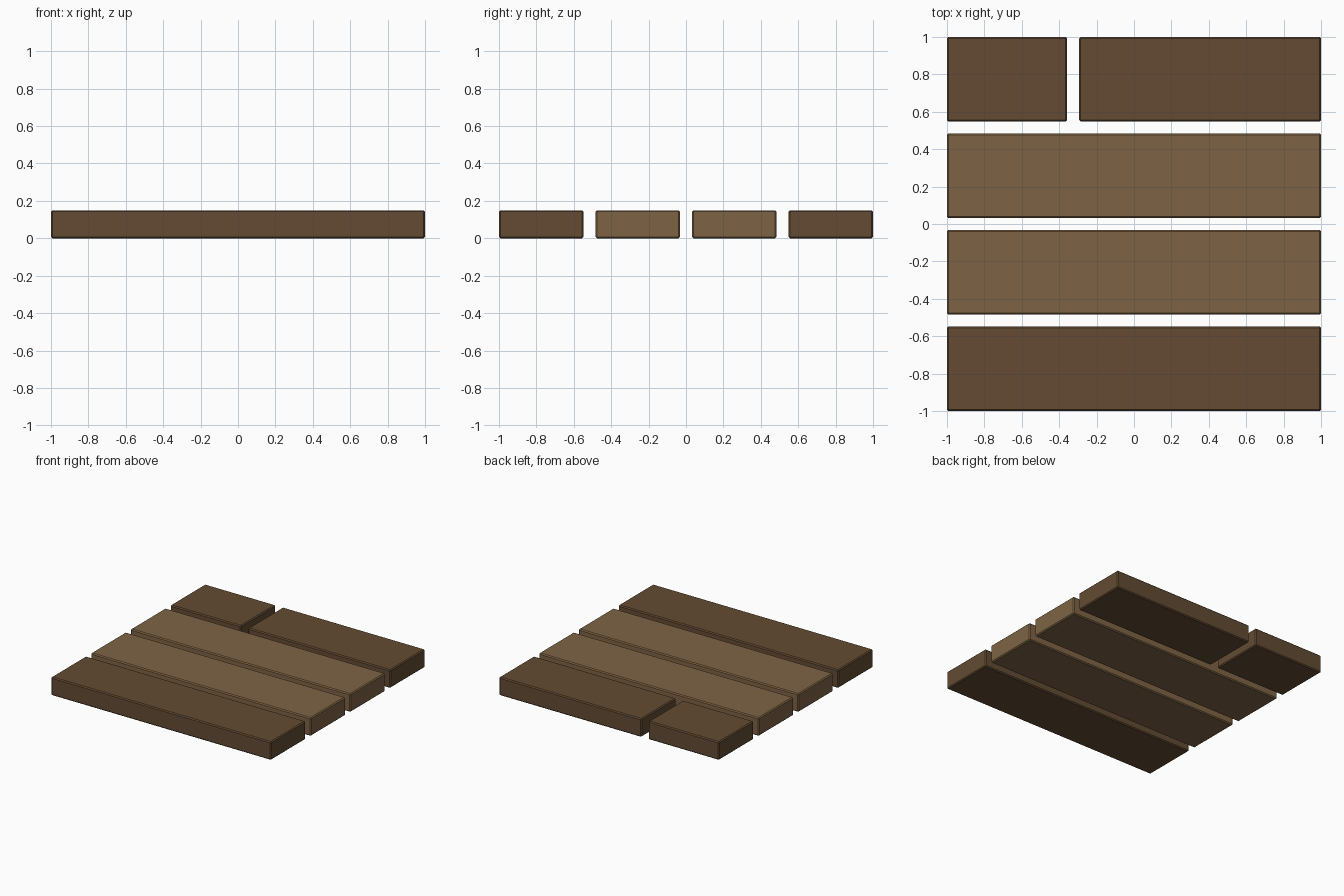
import bpy

if "Cube" in bpy.data.objects:
    bpy.data.objects.remove(bpy.data.objects["Cube"])

HEIGHT = 0.15
WIDTH = 0.452   # plank width
GAP = 0.064     # space between planks
SPLIT = -0.325  # centre of the cut in the back plank


def material(name, color):
    mat = bpy.data.materials.new(name)
    mat.diffuse_color = (*color, 1)
    mat.use_nodes = True
    mat.node_tree.nodes["Principled BSDF"].inputs["Base Color"].default_value = mat.diffuse_color
    return mat


dark = material("dark_wood", (0.125, 0.071, 0.033))
light = material("light_wood", (0.208, 0.127, 0.059))


def plank(name, row, mat, x0=-1.0, x1=1.0):
    y = -1 + WIDTH / 2 + row * (WIDTH + GAP)
    bpy.ops.mesh.primitive_cube_add(size=1, location=((x0 + x1) / 2, y, HEIGHT / 2))
    ob = bpy.context.object
    ob.name = name
    ob.scale = (x1 - x0, WIDTH, HEIGHT)
    bpy.ops.object.transform_apply(location=False, rotation=False, scale=True)
    # narrow chamfer on all edges
    bevel = ob.modifiers.new("chamfer", 'BEVEL')
    bevel.width = 0.008
    bevel.segments = 1
    ob.data.materials.append(mat)


# Full-length planks, front to back
plank("front_plank", 0, dark)
plank("front_middle_plank", 1, light)
plank("back_middle_plank", 2, light)

# Back row is cut into a short and a long plank
plank("back_plank_short", 3, dark, x1=SPLIT - GAP / 2)
plank("back_plank_long", 3, dark, x0=SPLIT + GAP / 2)
